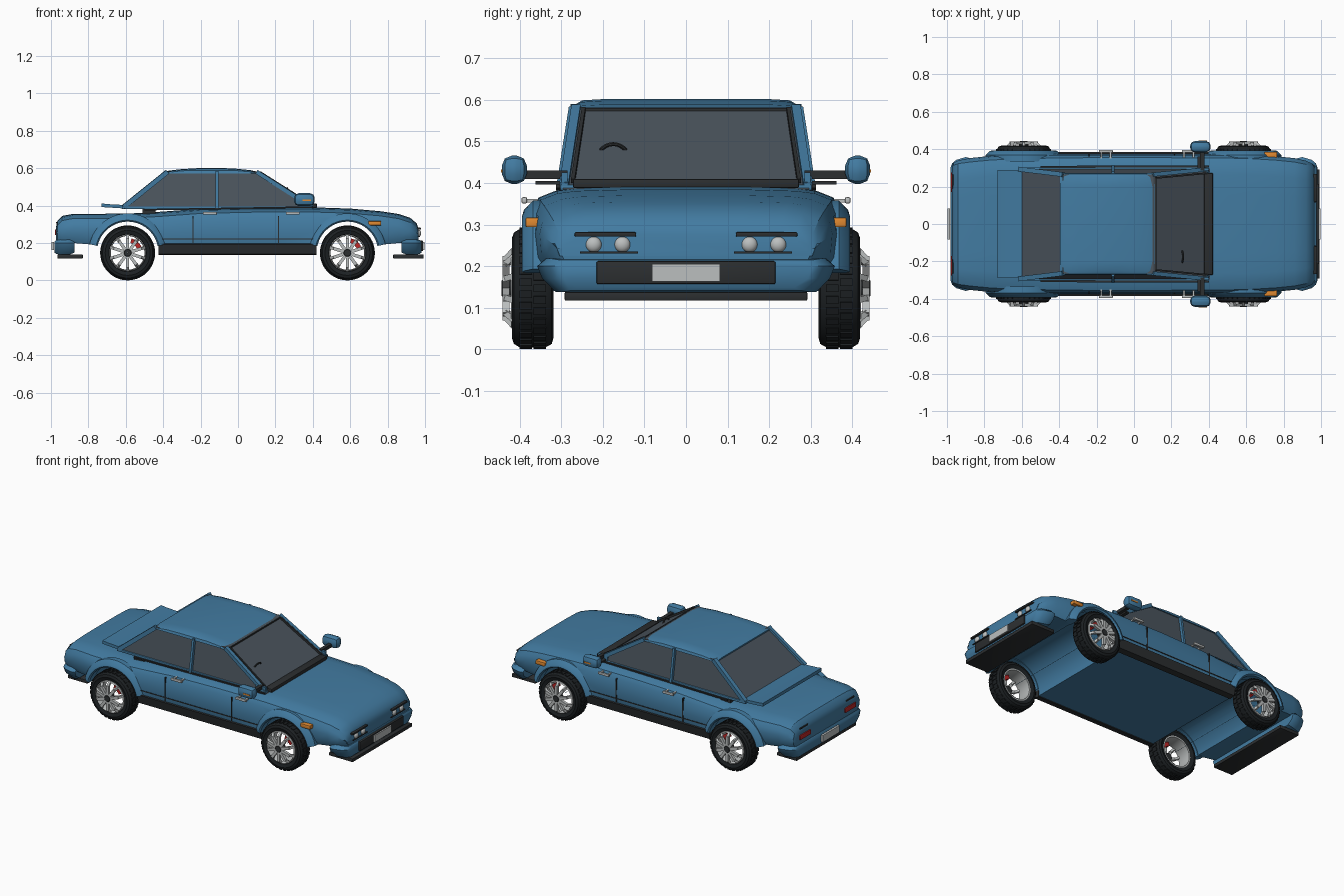
import bpy, bmesh, math
from mathutils import Vector, Matrix

if "Cube" in bpy.data.objects:
    bpy.data.objects.remove(bpy.data.objects["Cube"])

def mat(name, c):
    m = bpy.data.materials.new(name)
    m.diffuse_color = (*c, 1)
    m.use_nodes = True
    m.node_tree.nodes["Principled BSDF"].inputs["Base Color"].default_value = m.diffuse_color
    return m

BLUE = mat("blue paint", (0.055, 0.2, 0.36))
DARK = mat("dark trim", (0.025, 0.028, 0.03))
GLASS = mat("glass", (0.07, 0.09, 0.11))
RUBBER = mat("rubber", (0.012, 0.015, 0.017))
SILVER = mat("silver", (0.5, 0.52, 0.52))
RED = mat("red", (0.5, 0.02, 0.02))
ORANGE = mat("orange", (0.75, 0.25, 0.03))

def finish(name, bm, m):
    bmesh.ops.recalc_face_normals(bm, faces=bm.faces)
    me = bpy.data.meshes.new(name)
    bm.to_mesh(me)
    bm.free()
    me.materials.append(m)
    ob = bpy.data.objects.new(name, me)
    bpy.context.collection.objects.link(ob)
    return ob

def loft(name, rings, m, cap=True, loop=False):
    bm = bmesh.new()
    vs = [[bm.verts.new(p) for p in r] for r in rings]
    n = len(vs[0])
    for a, b in zip(vs, vs[1:] + (vs[:1] if loop else [])):
        for i in range(n):
            bm.faces.new((a[i], a[(i+1) % n], b[(i+1) % n], b[i]))
    if cap and not loop:
        bm.faces.new(vs[0])
        bm.faces.new(vs[-1])
    return finish(name, bm, m)

def box(name, x, y, z, m, bevel=0.0):
    bm = bmesh.new()
    bmesh.ops.create_cube(bm, size=1)
    for v in bm.verts:
        v.co = Vector([(r[0]+r[1])/2 + c*abs(r[1]-r[0]) for r, c in zip((x, y, z), v.co)])
    if bevel:
        bmesh.ops.bevel(bm, geom=bm.edges[:], offset=bevel, segments=2, profile=0.5, affect='EDGES')
    return finish(name, bm, m)

def bar(name, a, b, w, h, m):
    a, b = Vector(a), Vector(b)
    bm = bmesh.new()
    bmesh.ops.create_cube(bm, size=1)
    rot = (b-a).to_track_quat('X', 'Z').to_matrix().to_4x4()
    bm.transform(Matrix.Translation((a+b)/2) @ rot @ Matrix.Diagonal(((b-a).length, w, h, 1)))
    return finish(name, bm, m)

def lathe(name, prof, cx, cz, s, m, a0=0, a1=360, n=48):
    # profile of (radius, y) turned around a sideways axis
    full = a1 - a0 == 360
    rings = []
    for i in range(n if full else n+1):
        a = math.radians(a0 + (a1-a0)*i/n)
        rings.append([(cx + r*math.cos(a), s*y, cz + r*math.sin(a)) for r, y in prof])
    return loft(name, rings, m, loop=full)

def ball(name, c, size, m):
    bm = bmesh.new()
    bmesh.ops.create_uvsphere(bm, u_segments=20, v_segments=12, radius=1)
    bm.transform(Matrix.Translation(c) @ Matrix.Diagonal((*size, 1)))
    return finish(name, bm, m)

def mirrored(x, half):
    return [(x, y, z) for y, z in half] + [(x, -y, z) for y, z in reversed(half)]

# lower body: x, top height, shoulder half width, half width, underside height
stations = [(-.972, .29, .27, .315, .21), (-.965, .32, .28, .328, .205), (-.94, .345, .285, .34, .2),
            (-.88, .356, .29, .352, .2), (-.76, .356, .30, .365, .19), (-.59, .357, .305, .373, .15),
            (-.43, .366, .31, .375, .14), (-.2, .383, .315, .375, .14), (.1, .39, .315, .375, .14),
            (.42, .39, .31, .375, .14), (.6, .384, .31, .372, .15), (.76, .37, .30, .362, .19),
            (.86, .355, .29, .352, .2), (.92, .335, .28, .338, .2), (.955, .305, .27, .322, .205),
            (.966, .275, .26, .31, .21)]
rings = []
for x, t, ws, w, b in stations:
    rings.append(mirrored(x, [(ws*.5, t), (ws*.85, t-.003), (ws, t-.009), ((ws+w)/2+.01, t-.025),
                              (w-.006, t-.05), (w, t-(t-b)*.5), (w-.004, b+.03), (w-.02, b)]))
body = loft("lower_body", rings, BLUE)

# wheel arch openings
WX, WZ = (-.59, .585), .147
for x in WX:
    cutter = lathe("arch_cutter", [(.001, -.6), (.168, -.6), (.168, .6), (.001, .6)], x, .15, 1, BLUE)
    cutter.hide_render = True
    mod = body.modifiers.new("arch", 'BOOLEAN')
    mod.operation, mod.object, mod.solver = 'DIFFERENCE', cutter, 'EXACT'
    bpy.context.view_layer.objects.active = body
    bpy.ops.object.modifier_apply(modifier=mod.name)
    bpy.data.objects.remove(cutter)

# bumpers, lower lips
for s, n in ((1, "front"), (-1, "rear")):
    rr = []
    for x, w, d in ((.875, .352, .01), (.9, .358, 0), (.95, .343, 0), (.972, .325, .003), (.98, .305, .01)):
        rr.append(mirrored(s*x, [(w-.02, .218-d), (w, .2), (w-.012, .17), (w-.045, .138+d)]))
    loft(n+"_bumper", rr, BLUE)
    box(n+"_lip", (s*.83, s*(.993 if s > 0 else .965)), (-.292, .292), (.117, .138), DARK, .003)
    box(n+"_number_plate", (s*.985, s*.998), (-.082, .082), (.163, .205), SILVER)
box("grille", (.96, .99), (-.215, .215), (.157, .212), DARK, .003)

# cabin glass block and arched roof
B, T = (-.62, .405, .296, .385), (-.38, .105, .264, .582)
def rect(q):
    return [(q[0], -q[2], q[3]), (q[1], -q[2], q[3]), (q[1], q[2], q[3]), (q[0], q[2], q[3])]
loft("cabin_glass", [rect(B), rect(T)], GLASS)
roof = []
for x, z in ((-.395, .578), (-.37, .587), (-.3, .595), (-.2, .601), (-.12, .602), (-.02, .598), (.07, .589), (.115, .578)):
    roof.append(mirrored(x, [(.2, z), (.25, z-.003), (.268, min(z-.009, .588)), (.273, .572)]))
loft("roof", roof, BLUE)
box("belt_frame", (-.62, .40), (-.303, .303), (.382, .396), BLUE, .003)

for s in (1, -1):
    # pillars
    bar("front_pillar", (.395, s*.293, .392), (.10, s*.264, .58), .022, .022, BLUE)
    bar("rear_pillar", (-.612, s*.293, .392), (-.378, s*.264, .58), .025, .025, BLUE)
    bar("middle_pillar", (-.112, s*.296, .385), (-.112, s*.265, .582), .014, .034, BLUE)
    box("quarter_fill", (.33, .40), (s*.285, s*.299), (.385, .425), BLUE)
    bar("windshield_seal", (.392, s*.272, .405), (.118, s*.246, .578), .009, .012, DARK)
    bar("belt_trim", (-.5, s*.306, .378), (.4, s*.308, .392), .01, .008, DARK)
    # sill, door gaps and handles
    loft("sill", [[(x, s*.335, .135), (x, s*.372, .14), (x, s*.384, .195), (x, s*.335, .2)] for x in (-.425, .42)], DARK)
    for x in (-.24, .217):
        box("door_gap", (x-.003, x+.003), (s*.36, s*.3765), (.2, .345), DARK)
    box("door_crease", (-.42, .41), (s*.36, s*.3765), (.219, .224), DARK)
    for x in (-.15, .293):
        box("door_handle", (x-.037, x+.037), (s*.382, s*.396), (.351, .366), SILVER, .004)
        for dx in (-.025, .025):
            box("handle_mount", (x+dx-.005, x+dx+.005), (s*.35, s*.39), (.353, .362), SILVER)
    # mirrors on stalks
    bar("mirror_stalk", (.365, s*.285, .42), (.365, s*.395, .42), .022, .02, DARK)
    bar("mirror_base", (.35, s*.28, .401), (.35, s*.362, .401), .022, .009, DARK)
    box("mirror_housing", (.30, .41), (s*.383, s*.443), (.398, .466), BLUE, .024)
    box("mirror_indicator", (.345, .39), (s*.43, s*.4455), (.425, .433), ORANGE)
    box("side_marker", (.697, .765), (s*.35, s*.386), (.294, .317), ORANGE, .003)
    # head and tail lights
    for y in (.153, .222):
        ball("headlight", (.965, s*y, .252), (.014, .019, .019), SILVER)
    box("headlight_brow", (.955, .978), (s*.12, s*.268), (.271, .282), DARK, .003)
    box("headlight_strip", (.955, .973), (s*.115, s*.255), (.231, .235), DARK)
    box("tail_light", (-.979, -.95), (s*.17, s*.275), (.243, .272), RED, .003)
    box("tail_trim", (-.973, -.94), (s*.19, s*.265), (.305, .312), DARK)

    for x, n in zip(WX, ("rear", "front")):
        # arch flare
        lathe(n+"_arch_flare", [(.164, .335), (.164, .386), (.172, .394), (.185, .39), (.208, .368), (.208, .335)],
              x, .15, s, BLUE, 12, 168, 32)
        # tyre with tread blocks
        lathe(n+"_tyre", [(.096, .328), (.12, .319), (.134, .323), (.1425, .338), (.1425, .4), (.134, .414),
                          (.12, .419), (.1, .412), (.096, .4)], x, WZ, s, RUBBER)
        bm = bmesh.new()
        for i in range(32):
            for y, off in ((.352, 0), (.386, .5)):
                a = (i+off)*math.tau/32
                M = (Matrix.Translation((x, s*y, WZ)) @ Matrix.Rotation(a, 4, 'Y')
                     @ Matrix.Translation((.1425, 0, 0)) @ Matrix.Diagonal((.008, .03, .018, 1)))
                bmesh.ops.create_cube(bm, size=1, matrix=M)
        finish(n+"_tread", bm, RUBBER)
        # rim, spokes, hub, brake caliper
        lathe(n+"_rim", [(.098, .327), (.098, .415), (.093, .421), (.09, .415), (.09, .327)], x, WZ, s, SILVER)
        for i in range(10):
            a = math.tau*(i+.5)/10
            c, d = math.cos(a), math.sin(a)
            bar(n+"_spoke", (x+.018*c, s*.433, WZ+.018*d), (x+.078*c, s*.433, WZ+.078*d), .017, .017, SILVER)
            bar(n+"_spoke_foot", (x+.072*c, s*.433, WZ+.072*d), (x+.094*c, s*.412, WZ+.094*d), .014, .014, SILVER)
        lathe(n+"_hub", [(.001, .40), (.024, .40), (.026, .436), (.018, .444), (.001, .444)], x, WZ, s, DARK, n=20)
        lathe(n+"_caliper", [(.055, .375), (.08, .375), (.08, .4), (.055, .4)], x, WZ, s, RED, 25, 75, 8)

# cowl, wiper strip, rear spoiler with mounts
box("cowl", (.375, .422), (-.272, .272), (.388, .41), DARK, .004)
bar("roof_front_seal", (.115, -.246, .577), (.115, .246, .577), .008, .008, DARK)
loft("rear_spoiler", [[(-.73, y, .392), (-.6, y, .384), (-.59, y, .402), (-.7, y, .408), (-.73, y, .412)]
                      for y in (-.288, .288)], BLUE)
for s in (1, -1):
    box("deck_mount", (-.51, -.44), (s*.2, s*.29), (.355, .384), DARK)

# steering wheel showing through the windshield
bm = bmesh.new()
R, r = .036, .005
vs = [[bm.verts.new(((R+r*math.cos(b))*math.cos(a), (R+r*math.cos(b))*math.sin(a), r*math.sin(b)))
       for b in [math.tau*j/8 for j in range(8)]] for a in [math.tau*i/28 for i in range(28)]]
for i in range(28):
    for j in range(8):
        k, l = (i+1) % 28, (j+1) % 8
        bm.faces.new((vs[i][j], vs[k][j], vs[k][l], vs[i][l]))
bm.transform(Matrix.Translation((.248, -.175, .461)) @ Matrix.Rotation(math.radians(-65), 4, 'Y'))
finish("steering_wheel", bm, DARK)
bar("steering_column", (.25, -.175, .461), (.33, -.175, .425), .012, .012, DARK)

# smooth shading with sharp edges kept
bpy.ops.object.select_all(action='SELECT')
bpy.context.view_layer.objects.active = body
bpy.ops.object.shade_smooth_by_angle(angle=math.radians(32))
